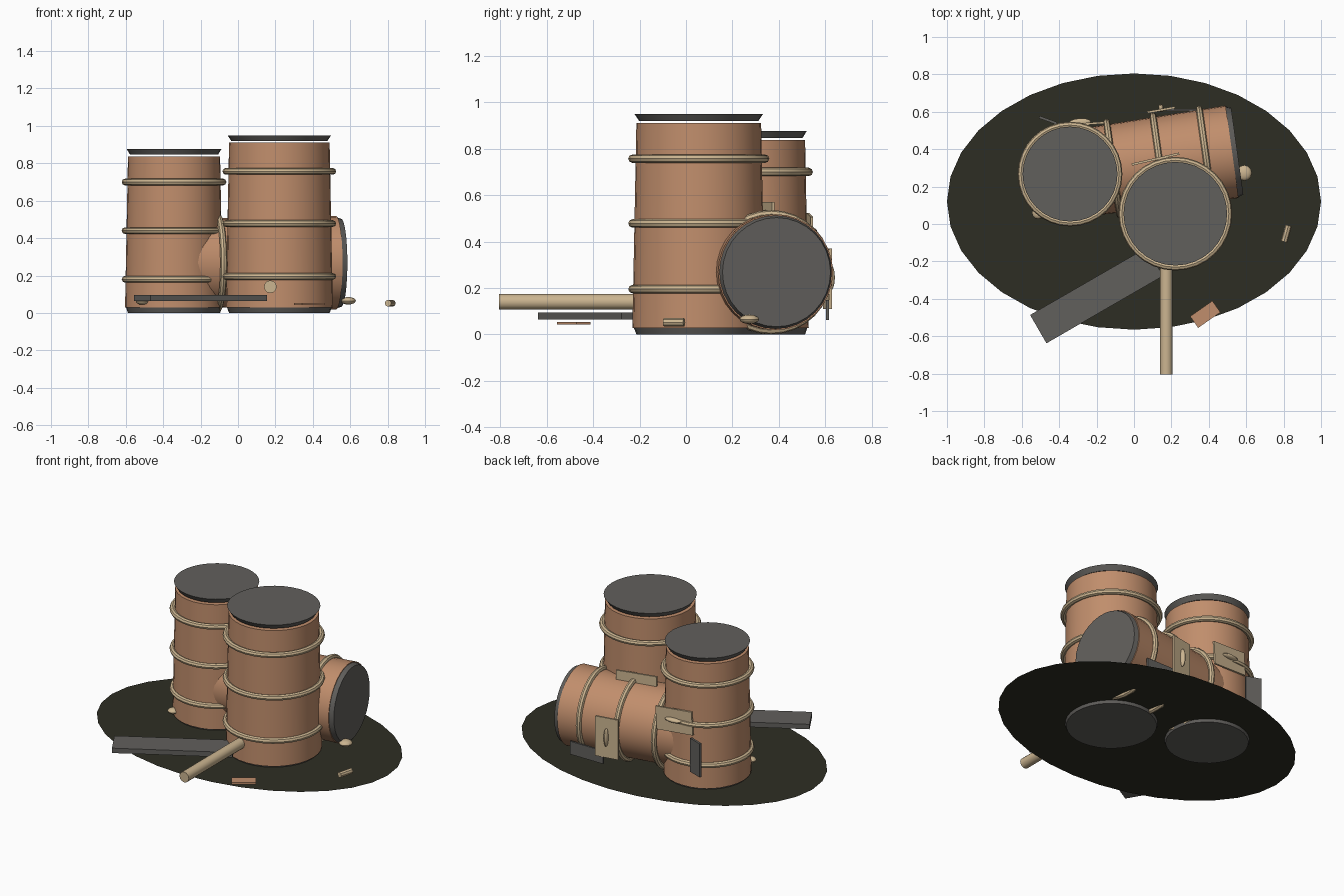
import bpy, bmesh, math
from mathutils import Matrix, Vector

cube = bpy.data.objects.get("Cube")
if cube:
    bpy.data.objects.remove(cube, do_unlink=True)


def make_material(name, rgb):
    mat = bpy.data.materials.new(name)
    mat.use_nodes = True
    mat.diffuse_color = (*rgb, 1)
    mat.node_tree.nodes["Principled BSDF"].inputs["Base Color"].default_value = (*rgb, 1)
    return mat


WOOD = make_material("orange wood", (0.53, 0.27, 0.15))
TAN = make_material("pale tan", (0.60, 0.46, 0.28))
GREY = make_material("dark grey", (0.12, 0.115, 0.107))
MUD = make_material("dark mud", (0.027, 0.027, 0.017))


def finish(name, bm, mat, matrix):
    """Turn a bmesh into a placed object with smooth rounds and sharp edges."""
    bmesh.ops.recalc_face_normals(bm, faces=bm.faces)
    mesh = bpy.data.meshes.new(name)
    bm.to_mesh(mesh)
    bm.free()
    mesh.materials.append(mat)
    obj = bpy.data.objects.new(name, mesh)
    bpy.context.collection.objects.link(obj)
    obj.matrix_world = matrix
    bpy.ops.object.select_all(action="DESELECT")
    obj.select_set(True)
    bpy.context.view_layer.objects.active = obj
    bpy.ops.object.shade_smooth_by_angle(angle=math.radians(35))
    return obj


def frustum(name, mat, r_low, r_high, z_low, z_high, matrix, sides=32):
    bm = bmesh.new()
    bmesh.ops.create_cone(bm, cap_ends=True, segments=sides, radius1=r_low, radius2=r_high,
                          depth=z_high - z_low,
                          matrix=Matrix.Translation((0, 0, (z_low + z_high) / 2)))
    return finish(name, bm, mat, matrix)


def hoop(name, major, minor, z, matrix, sides=32, tube=8):
    """Ring made by spinning a small circle around the barrel axis."""
    bm = bmesh.new()
    circle = bmesh.ops.create_circle(
        bm, segments=tube, radius=minor,
        matrix=Matrix.Translation((major, 0, z)) @ Matrix.Rotation(math.pi / 2, 4, "X"))
    bmesh.ops.spin(bm, geom=circle["verts"] + list({e for v in circle["verts"] for e in v.link_edges}),
                   axis=(0, 0, 1), cent=(0, 0, 0), angle=math.tau, steps=sides, use_merge=True)
    bmesh.ops.remove_doubles(bm, verts=bm.verts, dist=1e-5)
    return finish(name, bm, TAN, matrix)


def box(name, mat, size, loc, turn=0.0, roll=0.0):
    bm = bmesh.new()
    bmesh.ops.create_cube(bm, size=1, matrix=Matrix.Diagonal((*size, 1)))
    return finish(name, bm, mat, Matrix.Translation(loc)
                  @ Matrix.Rotation(math.radians(turn), 4, "Z")
                  @ Matrix.Rotation(math.radians(roll), 4, "Y"))


def rod(name, start, end, radius, sides):
    start, end = Vector(start), Vector(end)
    axis = end - start
    place = Matrix.Translation(start) @ axis.to_track_quat("Z", "Y").to_matrix().to_4x4()
    return frustum(name, TAN, radius, radius, 0, axis.length, place, sides)


def bead(name, size, loc, turn=0.0):
    bm = bmesh.new()
    bmesh.ops.create_uvsphere(bm, u_segments=12, v_segments=8, radius=1,
                              matrix=Matrix.Diagonal((*size, 1)))
    return finish(name, bm, TAN, Matrix.Translation(loc)
                  @ Matrix.Rotation(math.radians(turn), 4, "Z"))


def barrel(name, radius, height, hoops, matrix):
    """Tapered body, recessed base, flared lid and three hoops."""
    top = radius * 0.94
    frustum(name + "_base", GREY, radius * 0.94, radius * 0.98, 0, 0.03, matrix)
    frustum(name + "_body", WOOD, radius, top, 0.028, height - 0.04, matrix)
    frustum(name + "_lid", GREY, top * 0.955, top * 1.03, height - 0.031, height, matrix)
    for i, z in enumerate(hoops):
        hoop(f"{name}_hoop_{i + 1}", radius, 0.018, z, matrix)


# Ground patch
bm = bmesh.new()
bmesh.ops.create_circle(bm, cap_ends=True, segments=32, radius=1,
                        matrix=Matrix.Diagonal((1, 0.685, 1, 1)))
finish("ground_patch", bm, MUD, Matrix.Translation((0, 0.12, 0.018)))

# Barrels: two standing, one on its side with its base towards +x
barrel("tall_barrel", 0.286, 0.95, (0.195, 0.478, 0.757), Matrix.Translation((0.221, 0.055, 0)))
barrel("short_barrel", 0.262, 0.877, (0.18, 0.44, 0.70), Matrix.Translation((-0.342, 0.267, 0)))
lying = (Matrix.Translation((0.552, 0.39, 0.268)) @ Matrix.Rotation(math.radians(8), 4, "Z")
         @ Matrix.Rotation(-math.pi / 2, 4, "Y"))
barrel("lying_barrel", 0.25, 0.85, (0.17, 0.42, 0.67), lying)

# Pole and loose planks
rod("pole", (0.173, -0.805, 0.14), (0.173, -0.1, 0.14), 0.034, 12)
box("grey_plank", GREY, (0.72, 0.175, 0.032), (-0.2, -0.382, 0.079), 30)
box("wood_chip", WOOD, (0.145, 0.075, 0.012), (0.381, -0.483, 0.048), 35)

# Small scattered pieces
rod("peg", (0.802, -0.095, 0.052), (0.826, -0.008, 0.052), 0.018, 8)
bead("right_pebble", (0.04, 0.042, 0.02), (0.59, 0.273, 0.065))
bead("left_pebble", (0.034, 0.034, 0.018), (-0.512, 0.06, 0.062))

# Plates behind the barrels
box("upper_tan_plate", TAN, (0.26, 0.012, 0.15), (0.115, 0.347, 0.495), 13)
box("side_tan_plate", TAN, (0.15, 0.012, 0.26), (0.145, 0.61, 0.24), 10)
box("rear_tan_plate", TAN, (0.25, 0.012, 0.15), (-0.29, 0.533, 0.44), 4, 4)
box("low_grey_plate", GREY, (0.24, 0.012, 0.085), (0.29, 0.61, 0.105), 0)
box("rear_grey_plate", GREY, (0.1, 0.014, 0.22), (-0.46, 0.555, 0.25), -20)

# Handles on the plates
bead("side_handle", (0.014, 0.022, 0.06), (0.145, 0.62, 0.245), 10)
bead("rear_handle", (0.06, 0.022, 0.014), (-0.29, 0.543, 0.445), 4)
